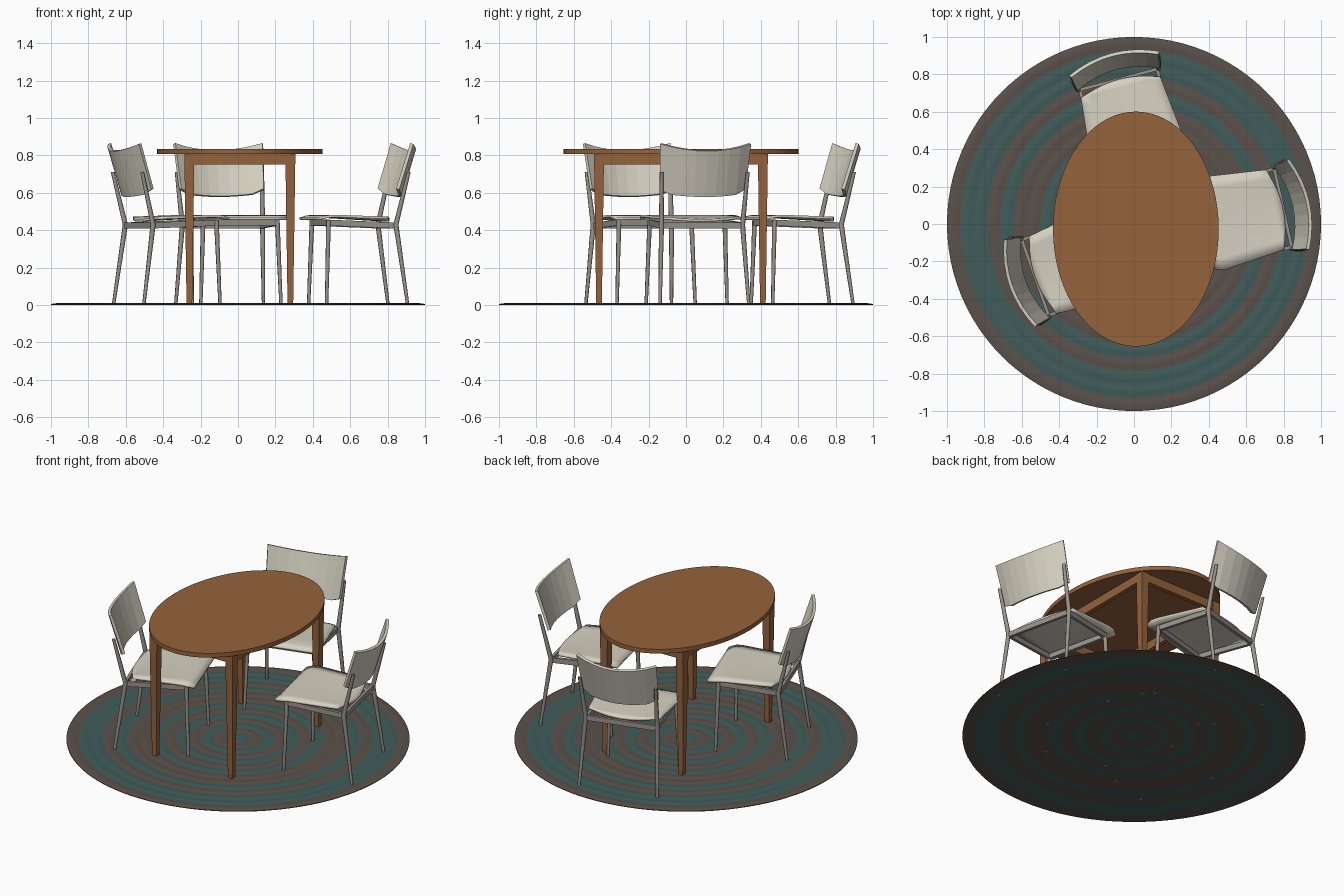
import bpy, bmesh, math
from mathutils import Vector, Matrix, Quaternion

cube = bpy.data.objects.get("Cube")
if cube:
    bpy.data.objects.remove(cube, do_unlink=True)


def material(name, rgb):
    m = bpy.data.materials.new(name)
    m.use_nodes = True
    m.diffuse_color = (*rgb, 1)
    m.node_tree.nodes["Principled BSDF"].inputs["Base Color"].default_value = (*rgb, 1)
    return m


WOOD = material("warm wood", (0.30, 0.125, 0.046))
CREAM = material("cream shell", (0.66, 0.63, 0.53))
GREY = material("warm grey metal", (0.32, 0.29, 0.26))
TEAL = material("teal braid", (0.052, 0.108, 0.104))
BROWN = material("brown braid", (0.105, 0.082, 0.070))


def finish(name, bm, mats, place=None, smooth=None):
    """Turn a bmesh into a placed object, optionally smooth shaded."""
    bmesh.ops.recalc_face_normals(bm, faces=bm.faces)
    me = bpy.data.meshes.new(name)
    bm.to_mesh(me)
    bm.free()
    for m in mats:
        me.materials.append(m)
    ob = bpy.data.objects.new(name, me)
    bpy.context.collection.objects.link(ob)
    if place:
        ob.matrix_world = place
    if smooth:
        bpy.ops.object.select_all(action='DESELECT')
        ob.select_set(True)
        bpy.context.view_layer.objects.active = ob
        bpy.ops.object.shade_smooth_by_angle(angle=math.radians(smooth))
    return ob


def bar(name, points, sizes, sides, mat, place=None):
    """Tapered bar through points; sizes are (half width, half height)."""
    pts = [Vector(p) for p in points]
    d = (pts[-1] - pts[0]).normalized()
    q = Quaternion() if abs(d.z) > 0.7 else d.to_track_quat('Z', 'Y')
    k = 1 / math.cos(math.pi / sides) if sides == 4 else 1
    bm = bmesh.new()
    rings = []
    for p, (a, b) in zip(pts, sizes):
        ring = []
        for i in range(sides):
            t = 2 * math.pi * (i + 0.5) / sides
            ring.append(bm.verts.new(p + q @ Vector((a * k * math.cos(t), b * k * math.sin(t), 0))))
        rings.append(ring)
    for r0, r1 in zip(rings, rings[1:]):
        for i in range(sides):
            j = (i + 1) % sides
            bm.faces.new((r0[i], r0[j], r1[j], r1[i]))
    bm.faces.new(rings[0])
    bm.faces.new(rings[-1])
    return finish(name, bm, [mat], place, 50 if sides > 4 else None)


def shell(name, func, nu, nv, thick, mat, place, smooth):
    """Bent sheet from func(u in -1..1, v in 0..1), thickened both ways."""
    bm = bmesh.new()
    grid = [[bm.verts.new(func(2 * i / nu - 1, j / nv)) for i in range(nu + 1)]
            for j in range(nv + 1)]
    for j in range(nv):
        for i in range(nu):
            bm.faces.new((grid[j][i], grid[j][i + 1], grid[j + 1][i + 1], grid[j + 1][i]))
    ob = finish(name, bm, [mat], place, smooth)
    mod = ob.modifiers.new("thickness", 'SOLIDIFY')
    mod.thickness = thick
    mod.offset = 0
    return ob


# Round rug: concentric braided ribs
def rug(pattern, sides=96, steps=4):
    width = 1.0 / len(pattern)
    bm = bmesh.new()
    n = len(pattern) * steps

    def ring(r, z):
        return [bm.verts.new((r * math.cos(2 * math.pi * i / sides),
                              r * math.sin(2 * math.pi * i / sides), z)) for i in range(sides)]

    for top in (True, False):
        prev = bm.verts.new((0, 0, 0.005 if top else 0.001))
        for k in range(1, n + 1):
            bump = math.sin(math.pi * (k % steps) / steps)
            cur = ring(k * width / steps, 0.005 + 0.005 * bump if top else 0.001)
            colour = pattern[(k - 1) // steps] == "B"
            for i in range(sides):
                j = (i + 1) % sides
                f = bm.faces.new((prev, cur[i], cur[j]) if k == 1 else
                                 (prev[i], cur[i], cur[j], prev[j]))
                f.material_index = int(colour)
            prev = cur
        if top:
            rim = prev
    for i in range(sides):
        j = (i + 1) % sides
        bm.faces.new((rim[i], prev[i], prev[j], rim[j])).material_index = 1
    finish("round_rug", bm, [TEAL, BROWN], None, 60)


rug("TBTBTBTBBTBTTB")

# Oval table
CX, CY = 0.01, -0.027
bm = bmesh.new()
bmesh.ops.create_cone(bm, cap_ends=True, segments=72, radius1=1, radius2=1, depth=0.027)
bmesh.ops.scale(bm, vec=(0.443, 0.628, 1), verts=bm.verts)
finish("table_top", bm, [WOOD], Matrix.Translation((CX, CY, 0.8195)), 40)

LX, LY = 0.27, 0.438
for sx, side in ((-1, "right"), (1, "left")):
    for sy, end in ((-1, "front"), (1, "back")):
        x, y = CX + sx * LX, CY + sy * LY
        bar(f"table_leg_{end}_{side}", [(x, y, 0), (x, y, 0.75), (x, y, 0.807)],
            [(0.015, 0.015), (0.026, 0.026), (0.027, 0.027)], 4, WOOD)
    x = CX + sx * (LX + 0.008)
    bar(f"table_rail_{side}", [(x, CY - LY, 0.78), (x, CY + LY, 0.78)],
        [(0.014, 0.028)] * 2, 4, WOOD)
for sy, end in ((-1, "front"), (1, "back")):
    y = CY + sy * (LY + 0.008)
    bar(f"table_rail_{end}", [(CX - LX, y, 0.78), (CX + LX, y, 0.78)],
        [(0.014, 0.028)] * 2, 4, WOOD)


# Chair shapes, in a frame whose +y points out through the backrest
def seat_shape(u, t):
    half = 0.215 + 0.045 * t
    if t < 0.1:
        half -= 0.035 * (1 - t / 0.1)
    if t > 0.9:
        half -= 0.02 * (t - 0.9) / 0.1
    y = -0.055 - 0.425 * t - (0.03 * u * u if t < 0.05 else 0)
    lip = 0.018 * max(0, (t - 0.8) / 0.2) ** 2
    z = 0.452 + 0.026 * t - lip + 0.012 * u * u * (1 - t)
    return (u * half, y, z)


def back_shape(u, t):
    low = 0.580 + 0.020 * u * u
    if abs(u) > 0.95:
        low += 0.020
    high = 0.825 + 0.038 * u * u
    z = low + (high - low) * t
    half = 0.232 + 0.013 * t
    y = -0.048 + 0.075 * t + 0.055 * (1 - u * u)
    return (u * half, y, z)


def chair(label, x, y, degrees):
    place = Matrix.Translation((x, y, 0)) @ Matrix.Rotation(math.radians(degrees), 4, 'Z')
    shell(f"{label}_seat", seat_shape, 8, 10, 0.014, CREAM, place, 40)
    shell(f"{label}_backrest", back_shape, 8, 4, 0.018, CREAM, place, None)
    for s, side in ((-1, "right"), (1, "left")):
        # Rear leg kinks at the seat and rises to hold the backrest
        bar(f"{label}_rear_leg_{side}",
            [(s * 0.243, 0.005, 0), (s * 0.222, -0.055, 0.43), (s * 0.236, 0.012, 0.71)],
            [(0.009, 0.009), (0.014, 0.014), (0.010, 0.010)], 8, GREY, place)
        bar(f"{label}_front_leg_{side}",
            [(s * 0.222, -0.435, 0), (s * 0.205, -0.42, 0.455)],
            [(0.009, 0.009), (0.013, 0.013)], 8, GREY, place)
        bar(f"{label}_side_rail_{side}",
            [(s * 0.215, -0.055, 0.425), (s * 0.203, -0.42, 0.44)],
            [(0.009, 0.016)] * 2, 4, GREY, place)
    for name, yy, w, z in (("rear", -0.055, 0.22, 0.425), ("front", -0.42, 0.205, 0.44)):
        bar(f"{label}_{name}_rail", [(-w, yy, z), (w, yy, z)],
            [(0.009, 0.016)] * 2, 4, GREY, place)


chair("back_chair", -0.097, 0.826, 15)
chair("left_chair", 0.85, 0.0975, -77.5)
chair("right_chair", -0.58, -0.305, 109.5)
